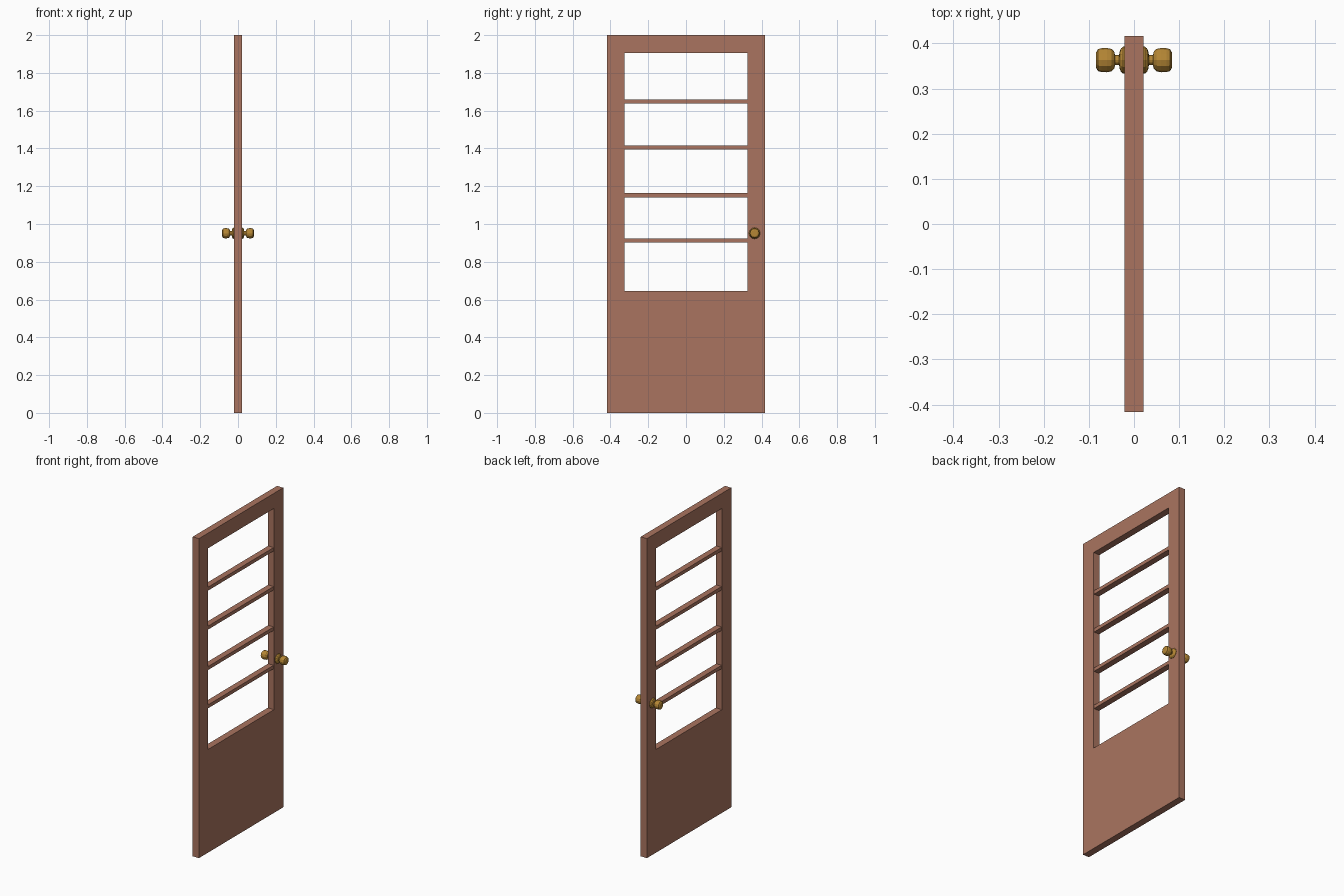
import bpy, bmesh, math
from mathutils import Matrix

if "Cube" in bpy.data.objects:
    bpy.data.objects.remove(bpy.data.objects["Cube"])


def material(name, rgb):
    m = bpy.data.materials.new(name)
    m.diffuse_color = (*rgb, 1)
    m.use_nodes = True
    m.node_tree.nodes["Principled BSDF"].inputs["Base Color"].default_value = m.diffuse_color
    return m


wood = material("reddish wood", (0.40, 0.175, 0.115))
brass = material("brass", (0.46, 0.24, 0.035))


def finish(name, bm, mat):
    bmesh.ops.recalc_face_normals(bm, faces=bm.faces)
    me = bpy.data.meshes.new(name)
    bm.to_mesh(me)
    bm.free()
    me.materials.append(mat)
    ob = bpy.data.objects.new(name, me)
    bpy.context.collection.objects.link(ob)
    return ob


def box(name, x, y0, y1, z0, z1):
    bm = bmesh.new()
    bmesh.ops.create_cube(bm, size=1)
    bmesh.ops.scale(bm, vec=(2 * x, y1 - y0, z1 - z0), verts=bm.verts)
    bmesh.ops.translate(bm, vec=(0, (y0 + y1) / 2, (z0 + z1) / 2), verts=bm.verts)
    return finish(name, bm, wood)


T, W, H = 0.0215, 0.417, 2.0             # half thickness, half width, height
IN, SILL, HEAD = 0.325, 0.646, 1.905     # window opening

# Door frame: one rectangular ring, extruded through the thickness
bm = bmesh.new()
outer = [(-W, 0), (W, 0), (W, H), (-W, H)]
inner = [(-IN, SILL), (IN, SILL), (IN, HEAD), (-IN, HEAD)]
o = [[bm.verts.new((s * T, y, z)) for y, z in outer] for s in (-1, 1)]
i = [[bm.verts.new((s * T, y, z)) for y, z in inner] for s in (-1, 1)]
for k in range(4):
    n = (k + 1) % 4
    for s in (0, 1):
        bm.faces.new((o[s][k], o[s][n], i[s][n], i[s][k]))
    bm.faces.new((o[0][k], o[0][n], o[1][n], o[1][k]))
    bm.faces.new((i[0][k], i[0][n], i[1][n], i[1][k]))
finish("door_frame", bm, wood)

# Horizontal glazing bars
for k, z in enumerate((0.912, 1.152, 1.405, 1.649)):
    box(f"glazing_bar_{k + 1}", 0.019, -IN, IN, z - 0.011, z + 0.011)

# Knob with rose plate: lathed profile (radius, distance from door centre)
profile = [(0.030, 0.0205), (0.030, 0.024), (0.026, 0.029), (0.018, 0.032),
           (0.011, 0.033), (0.011, 0.042), (0.019, 0.044), (0.025, 0.050),
           (0.0268, 0.060), (0.0265, 0.072), (0.024, 0.080), (0.017, 0.084)]
SIDES = 12
for side, name in ((1, "knob_right"), (-1, "knob_left")):
    bm = bmesh.new()
    rings = []
    for r, d in profile:
        rings.append([bm.verts.new((side * d,
                                    0.363 + r * math.cos(2 * math.pi * a / SIDES),
                                    0.951 + r * math.sin(2 * math.pi * a / SIDES)))
                      for a in range(SIDES)])
    for p, q in zip(rings, rings[1:]):
        for a in range(SIDES):
            b = (a + 1) % SIDES
            bm.faces.new((p[a], p[b], q[b], q[a]))
    bm.faces.new(rings[0])
    bm.faces.new(rings[-1])
    finish(name, bm, brass)
